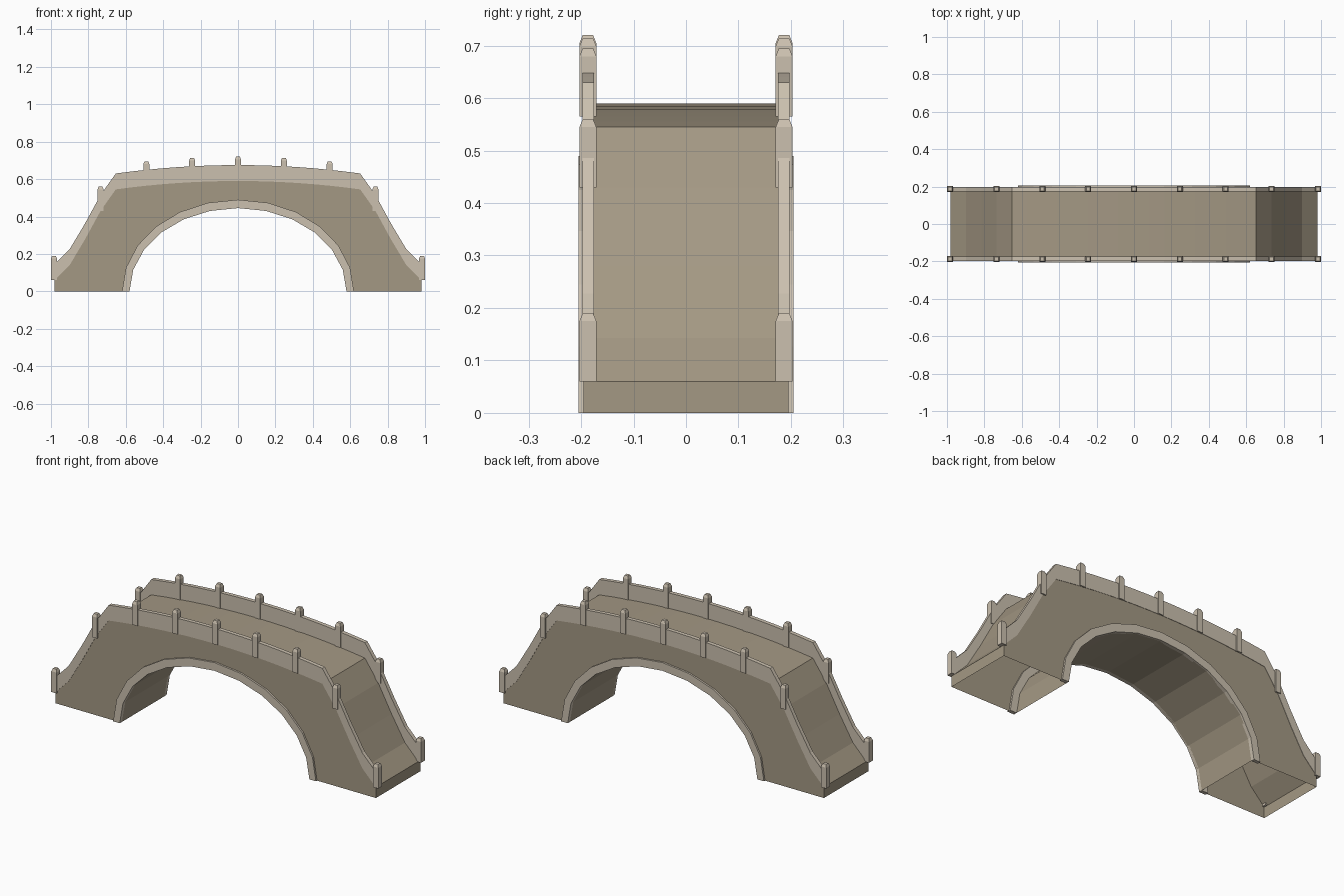
import bpy, bmesh
from math import sin, cos, pi

if "Cube" in bpy.data.objects:
    bpy.data.objects.remove(bpy.data.objects["Cube"])

def material(name, rgb):
    m = bpy.data.materials.new(name)
    m.diffuse_color = (*rgb, 1)
    m.use_nodes = True
    m.node_tree.nodes["Principled BSDF"].inputs["Base Color"].default_value = m.diffuse_color
    return m

STONE = material("stone", (0.37, 0.315, 0.23))
TRIM = material("pale_stone", (0.6, 0.53, 0.43))

def finish(bm, name, mat):
    bmesh.ops.recalc_face_normals(bm, faces=bm.faces)
    me = bpy.data.meshes.new(name)
    bm.to_mesh(me)
    bm.free()
    me.materials.append(mat)
    ob = bpy.data.objects.new(name, me)
    bpy.context.collection.objects.link(ob)
    return ob

def extrude_profile(name, pts, y0, y1, mat, open_bottom=False):
    """Extrude an xz outline along y."""
    bm = bmesh.new()
    face = bm.faces.new([bm.verts.new((x, y0, z)) for x, z in pts])
    res = bmesh.ops.extrude_face_region(bm, geom=[face], use_keep_orig=True)
    verts = [g for g in res["geom"] if isinstance(g, bmesh.types.BMVert)]
    bmesh.ops.translate(bm, verts=verts, vec=(0, y1 - y0, 0))
    bmesh.ops.recalc_face_normals(bm, faces=bm.faces)
    if open_bottom:
        low = [f for f in bm.faces if all(v.co.z < 1e-4 for v in f.verts)]
        bmesh.ops.delete(bm, geom=low, context='FACES_ONLY')
    return finish(bm, name, mat)

# Deck line: humped middle with steep flared ramps, 24 equal spans
STEP = 0.98 / 12
RAMP = {12: 0.06, 11: 0.143, 10: 0.28, 9: 0.43, 8: 0.545}

def deck_z(i):
    i = abs(i)
    return RAMP[i] if i in RAMP else 0.545 + 0.045 * (1 - (i / 8) ** 2)

deck = [(i * STEP, deck_z(i)) for i in range(-12, 13)]

def arch(rx, rz):
    return [(rx * cos(pi * k / 12), rz * sin(pi * k / 12) if k < 12 else 0.0)
            for k in range(13)]

inner, outer = arch(0.58, 0.445), arch(0.62, 0.49)

# Hollow body, open underneath the piers
extrude_profile("bridge_body", deck + [(0.98, 0)] + inner + [(-0.98, 0)],
                -0.195, 0.195, STONE, open_bottom=True)

for side, s in (("front", -1), ("back", 1)):
    # Raised ring around the arch opening
    extrude_profile(f"arch_ring_{side}", outer + inner[::-1],
                    s * 0.185, s * 0.205, TRIM)
    # Parapet following the deck
    extrude_profile(f"parapet_{side}",
                    deck + [(x, z + 0.085) for x, z in reversed(deck)],
                    s * 0.175, s * 0.197, TRIM)
    # Square posts with chamfered caps
    for n in range(-4, 5):
        x = n * 0.245 if abs(n) < 4 else n * 0.246
        z = deck_z(n * 3)
        bm = bmesh.new()
        rings = []
        for h, r in ((0, 0.016), (0.115, 0.016), (0.13, 0.010)):
            rings.append([bm.verts.new((x + a * r, s * 0.187 + b * r, z + h))
                          for a, b in ((-1, -1), (1, -1), (1, 1), (-1, 1))])
        for lo, hi in zip(rings, rings[1:]):
            for k in range(4):
                j = (k + 1) % 4
                bm.faces.new((lo[k], lo[j], hi[j], hi[k]))
        bm.faces.new(rings[0][::-1])
        bm.faces.new(rings[-1])
        finish(bm, f"post_{side}_{n + 5}", TRIM)
